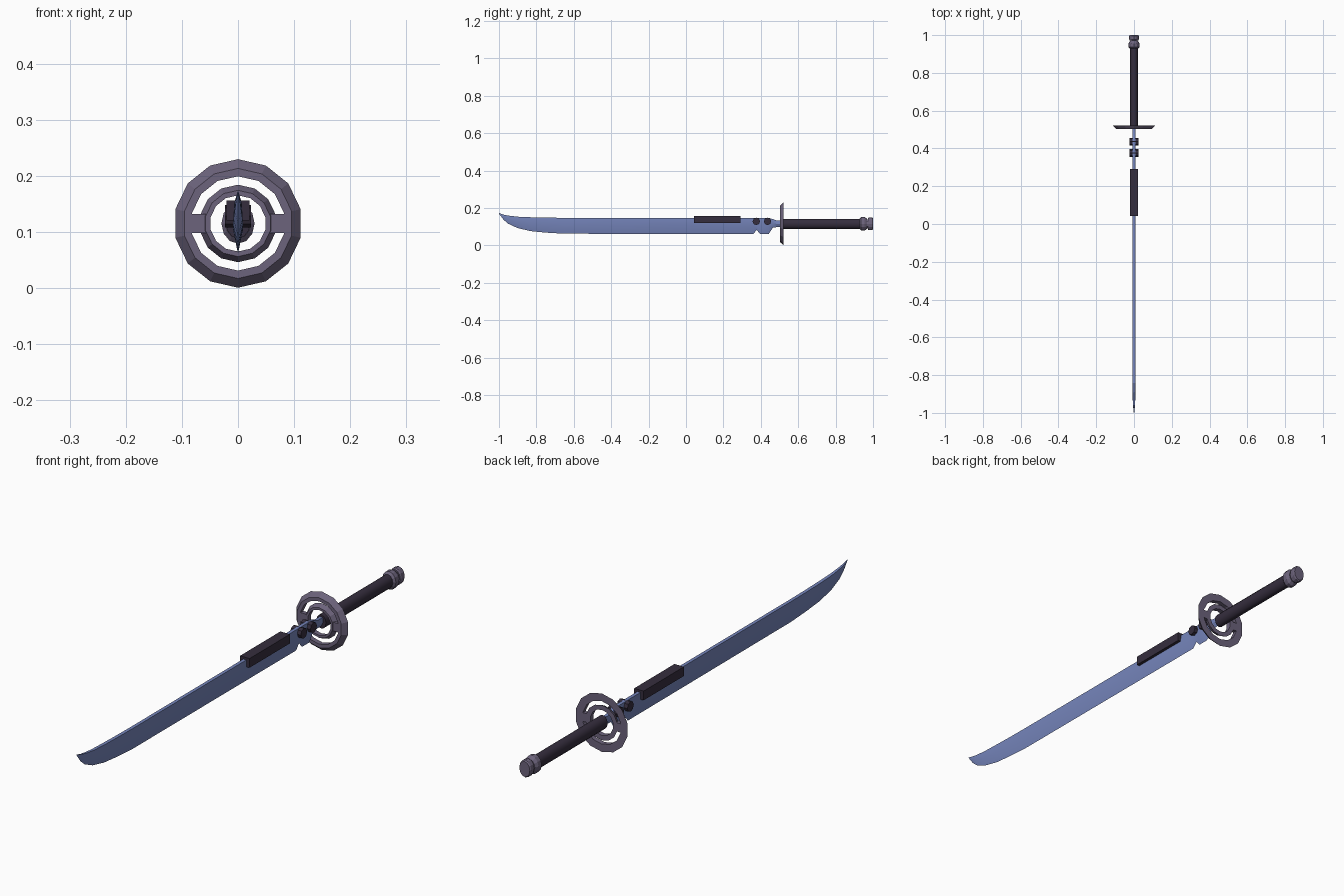
import bpy, bmesh, math
from mathutils import Matrix

if "Cube" in bpy.data.objects:
    bpy.data.objects.remove(bpy.data.objects["Cube"])

ZC = 0.115  # height of the handle / guard axis


def material(name, rgb):
    m = bpy.data.materials.new(name)
    m.diffuse_color = (*rgb, 1)
    m.use_nodes = True
    m.node_tree.nodes["Principled BSDF"].inputs["Base Color"].default_value = m.diffuse_color
    return m


BLUE = material("blade blue", (0.18, 0.235, 0.50))
PURPLE = material("guard grey purple", (0.15, 0.125, 0.20))
DARK = material("dark grip", (0.036, 0.027, 0.048))


def finish(name, bm, mat, smooth=None):
    bmesh.ops.recalc_face_normals(bm, faces=bm.faces)
    me = bpy.data.meshes.new(name)
    bm.to_mesh(me)
    bm.free()
    me.materials.append(mat)
    ob = bpy.data.objects.new(name, me)
    bpy.context.collection.objects.link(ob)
    if smooth:
        bpy.ops.object.select_all(action='DESELECT')
        ob.select_set(True)
        bpy.context.view_layer.objects.active = ob
        bpy.ops.object.shade_smooth_by_angle(angle=math.radians(smooth))
    return ob


def bridge_loops(bm, loops, closed=False):
    pairs = list(zip(loops, loops[1:]))
    if closed:
        pairs.append((loops[-1], loops[0]))
    for a, b in pairs:
        n = len(a)
        for i in range(n):
            j = (i + 1) % n
            bm.faces.new((a[i], a[j], b[j], b[i]))
    if not closed:
        bm.faces.new(loops[0])
        bm.faces.new(loops[-1])


def turned(name, profile, mat, sides, sx=1.0, ring=False, smooth=None):
    """Revolve (radius, y) points about the sword axis; ring leaves a hole."""
    bm = bmesh.new()
    loops = []
    for r, y in profile:
        loops.append([bm.verts.new((sx * r * math.sin(2 * math.pi * i / sides), y,
                                    ZC + r * math.cos(2 * math.pi * i / sides)))
                      for i in range(sides)])
    bridge_loops(bm, loops, ring)
    return finish(name, bm, mat, smooth)


def box(name, centre, size, mat):
    bm = bmesh.new()
    bmesh.ops.create_cube(bm, size=1, matrix=Matrix.Translation(centre) @ Matrix.Diagonal((*size, 1)))
    return finish(name, bm, mat)


# Blade: stations of (y, spine z, edge z, half thickness)
stations = [(-1.0, 0.172, 0.169, 0.001), (-0.975, 0.164, 0.136, 0.004),
            (-0.95, 0.159, 0.115, 0.006), (-0.90, 0.153, 0.092, 0.008),
            (-0.83, 0.150, 0.076, 0.009), (-0.75, 0.148, 0.068, 0.009),
            (-0.65, 0.147, 0.062, 0.009), (0.36, 0.147, 0.061, 0.009),
            (0.378, 0.147, 0.082, 0.009), (0.396, 0.147, 0.061, 0.009),
            (0.442, 0.147, 0.061, 0.009), (0.465, 0.140, 0.095, 0.009),
            (0.485, 0.133, 0.097, 0.009), (0.525, 0.133, 0.097, 0.009)]
bm = bmesh.new()
loops = []
for y, top, bot, w in stations:
    mid = bot + 0.5 * (top - bot)
    loops.append([bm.verts.new(p) for p in (
        (-w * 0.75, y, top), (w * 0.75, y, top), (w, y, mid),
        (0, y, bot), (-w, y, mid))])
bridge_loops(bm, loops)
finish("blade", bm, BLUE, 30)

# Spine block and the two bolts through the blade
box("spine_block", (0, 0.167, 0.138), (0.041, 0.25, 0.036), DARK)
for k, y in enumerate((0.376, 0.436)):
    bm = bmesh.new()
    bmesh.ops.create_cone(bm, cap_ends=True, segments=8, radius1=0.020, radius2=0.020, depth=0.046,
                          matrix=Matrix.Translation((0, y, 0.128)) @ Matrix.Rotation(math.pi / 2, 4, 'Y'))
    finish(f"bolt_{k + 1}", bm, DARK)

# Guard: bevelled outer ring, inner ring and side bridges
turned("guard_outer_ring", [(0.1145, 0.522), (0.098, 0.503), (0.084, 0.503), (0.084, 0.522)],
       PURPLE, 14, ring=True)
turned("guard_inner_ring", [(0.069, 0.522), (0.059, 0.503), (0.050, 0.503), (0.050, 0.522)],
       PURPLE, 14, ring=True)
for side, s in (("left", -1), ("right", 1)):
    box(f"guard_bridge_{side}", (s * 0.073, 0.5135, ZC), (0.034, 0.017, 0.034), PURPLE)

# Handle and pommel
turned("handle", [(0.027, 0.515), (0.027, 0.935)], DARK, 12, sx=0.78, smooth=40)
turned("pommel_collar", [(0.027, 0.928), (0.036, 0.936), (0.036, 0.955), (0.027, 0.968)],
       PURPLE, 12, sx=0.82)
turned("pommel_neck", [(0.024, 0.96), (0.024, 0.98)], PURPLE, 12, sx=0.82)
turned("pommel_cap", [(0.030, 0.972), (0.034, 0.977), (0.034, 0.995), (0.030, 1.0)],
       PURPLE, 12, sx=0.76)
